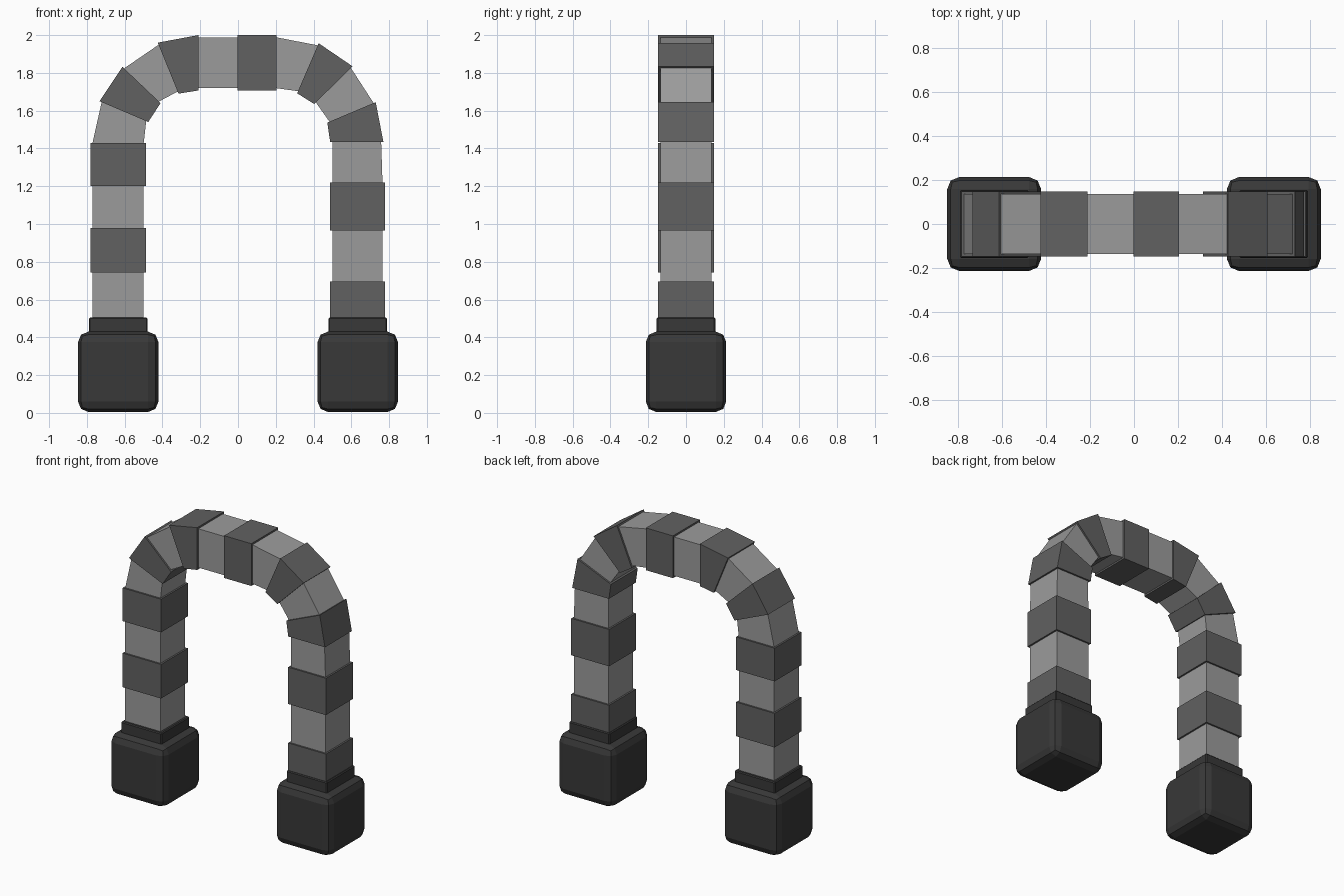
import bpy, bmesh
from mathutils import Vector

if "Cube" in bpy.data.objects:
    bpy.data.objects.remove(bpy.data.objects["Cube"])


def new_object(name, bm):
    bmesh.ops.recalc_face_normals(bm, faces=bm.faces)
    mesh = bpy.data.meshes.new(name)
    bm.to_mesh(mesh)
    bm.free()
    obj = bpy.data.objects.new(name, mesh)
    bpy.context.collection.objects.link(obj)
    return obj


def material(name, v):
    mat = bpy.data.materials.new(name)
    mat.diffuse_color = (v, v, v, 1)
    mat.use_nodes = True
    mat.node_tree.nodes["Principled BSDF"].inputs["Base Color"].default_value = mat.diffuse_color
    return mat


LIGHT = material("light_grey", 0.33)
DARK = material("dark_grey", 0.12)
BLACK = material("charcoal", 0.04)


def box(name, x, z0, z1, half, bevel, segments):
    bm = bmesh.new()
    bmesh.ops.create_cube(bm, size=1)
    for v in bm.verts:
        v.co = (x + v.co.x * 2 * half, v.co.y * 2 * half,
                (z0 + z1) / 2 + v.co.z * (z1 - z0))
    if bevel:
        bmesh.ops.bevel(bm, geom=bm.edges[:], offset=bevel, segments=segments,
                        profile=0.5, affect='EDGES')
    obj = new_object(name, bm)
    obj.data.materials.append(BLACK)


def block(name, start, end, inset, half_depth, mat):
    # Wedge between two joints; inset shrinks it along each joint line
    outline = []
    for outer, inner in (start, end):
        o, i = Vector(outer), Vector(inner)
        d = (o - i).normalized() * inset
        outline.append((o - d, i + d))
    (a, b), (d, c) = outline
    bm = bmesh.new()
    rings = [[bm.verts.new((p.x, y, p.y)) for p in (a, b, c, d)]
             for y in (-half_depth, half_depth)]
    bm.faces.new(rings[0])
    bm.faces.new(rings[1])
    for k in range(4):
        n = (k + 1) % 4
        bm.faces.new((rings[0][k], rings[0][n], rings[1][n], rings[1][k]))
    new_object(name, bm).data.materials.append(mat)


# Feet and collars
for side, x in (("left", -0.634), ("right", 0.634)):
    box(side + "_foot", x, 0.005, 0.43, 0.213, 0.055, 2)
    box(side + "_collar", x, 0.40, 0.505, 0.155, 0.006, 1)

# Joint lines (outer, inner) from the left foot over the arch to the right foot
joints = [((-0.782, z), (-0.487, z)) for z in (0.49, 0.742, 0.978, 1.20, 1.43)]
joints += [((-0.733, 1.65), (-0.475, 1.54)), ((-0.612, 1.832), (-0.41, 1.64)),
           ((-0.425, 1.96), (-0.315, 1.69)), ((-0.21, 2.0), (-0.21, 1.707)),
           ((-0.003, 2.0), (-0.003, 1.707)), ((0.205, 2.0), (0.205, 1.707)),
           ((0.427, 1.957), (0.313, 1.692)), ((0.606, 1.835), (0.404, 1.635)),
           ((0.729, 1.645), (0.473, 1.537)), ((0.77, 1.433), (0.488, 1.433))]
joints += [((0.777, z), (0.487, z)) for z in (1.22, 0.965, 0.695, 0.49)]

# Alternating light and dark arch blocks
for n, (start, end) in enumerate(zip(joints, joints[1:])):
    dark = n % 2 == 1
    block(f"arch_block_{n + 1}", start, end, 0 if dark else 0.012,
          0.147 if dark else 0.135, DARK if dark else LIGHT)
